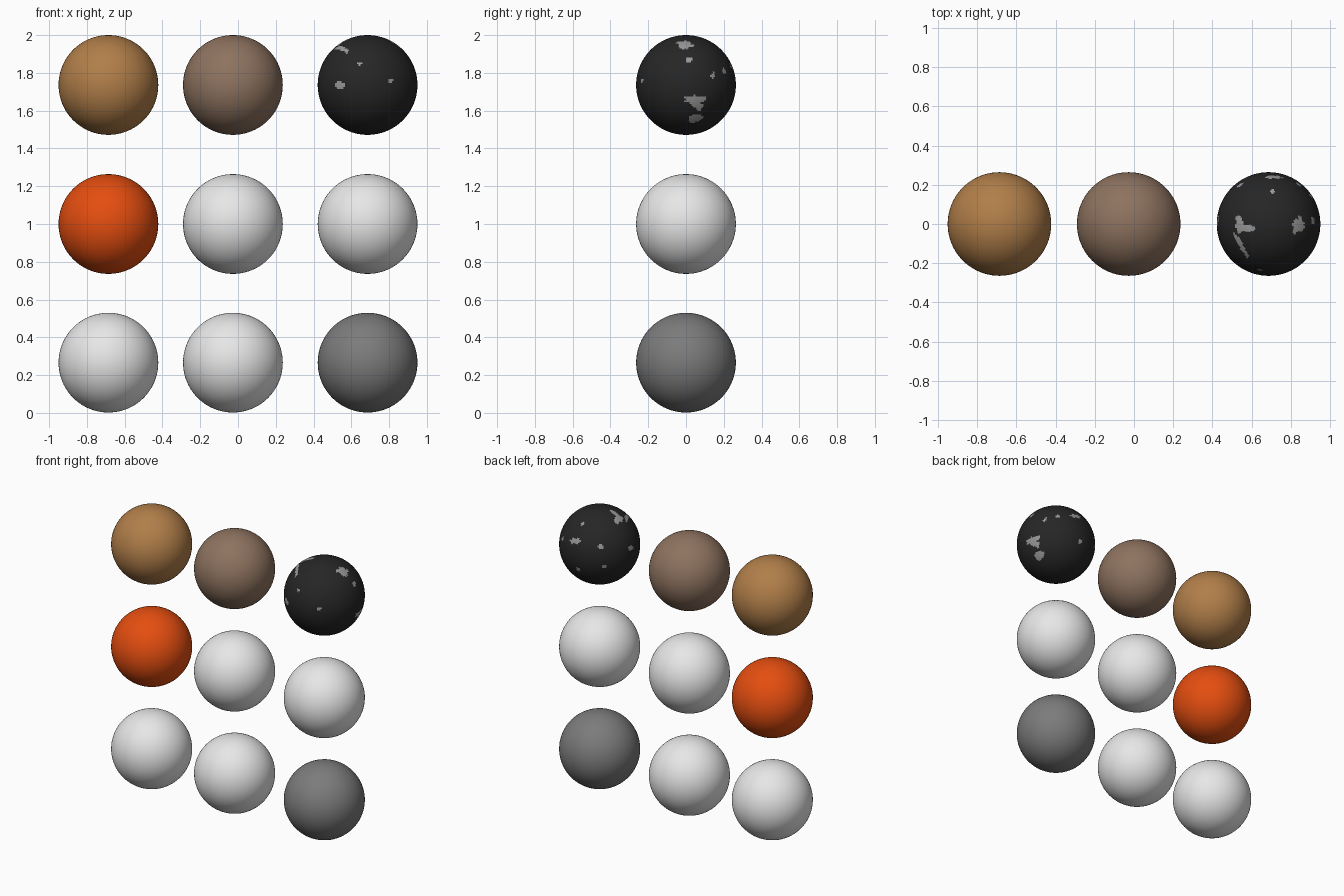
import bpy, bmesh, math
from mathutils import Vector

if "Cube" in bpy.data.objects:
    bpy.data.objects.remove(bpy.data.objects["Cube"])

R = 0.264
COLS = (-0.686, -0.027, 0.686)
ROWS = (1.736, 1.0, 0.266)


def material(name, rgb):
    m = bpy.data.materials.new(name)
    m.diffuse_color = (*rgb, 1)
    m.use_nodes = True
    m.node_tree.nodes["Principled BSDF"].inputs["Base Color"].default_value = m.diffuse_color
    return m


gold = material("golden_tan", (0.44, 0.21, 0.067))
brown = material("dull_brown", (0.27, 0.17, 0.115))
black = material("black_paint", (0.019, 0.019, 0.019))
orange = material("orange", (0.78, 0.075, 0.005))
white = material("white", (0.8, 0.8, 0.8))
grey = material("dark_grey", (0.2, 0.2, 0.2))
bare = material("bare_metal", (0.32, 0.32, 0.32))


def ball(name, x, z, mat, segs=80):
    me = bpy.data.meshes.new(name)
    bm = bmesh.new()
    bmesh.ops.create_uvsphere(bm, u_segments=segs, v_segments=segs // 2, radius=R)
    for f in bm.faces:
        f.smooth = True
    bm.to_mesh(me)
    bm.free()
    me.materials.append(mat)
    ob = bpy.data.objects.new(name, me)
    ob.location = (x, 0, z)
    bpy.context.collection.objects.link(ob)
    return ob


# Three by three wall of sample balls
grid = [
    [("gold_ball", gold), ("brown_ball", brown), ("chipped_black_ball", black)],
    [("orange_ball", orange), ("white_ball_centre", white), ("white_ball_right", white)],
    [("white_ball_low_left", white), ("white_ball_low_centre", white), ("grey_ball", grey)],
]
balls = {}
for z, row in zip(ROWS, grid):
    for x, (name, mat) in zip(COLS, row):
        balls[name] = ball(name, x, z, mat, 160 if mat is black else 80)

# Paint chips: (azimuth, elevation of the side) -> (across, up, half width, half height)
chips = {
    (0, 0): [(-.56, 0, .1, .08), (.46, .09, .04, .05), (-.16, .43, .05, .03)],
    (90, 0): [(.06, .51, .08, .06), (.54, .19, .05, .06), (.18, -.29, .22, .07),
              (.22, -.65, .12, .07)],
    (0, 90): [(-.4, -.08, .14, .07), (-.58, .1, .06, .06), (.58, -.02, .11, .13)],
    (35, 25): [(.44, .6, .17, .05), (.84, -.5, .06, .08)],
    (215, 25): [(-.6, .07, .14, .07), (.02, -.07, .06, .06), (-.42, .5, .05, .04),
                (.47, .62, .1, .08), (.67, .65, .05, .1), (.77, -.1, .07, .07),
                (.12, -.55, .07, .04)],
    (140, -30): [(-.44, -.3, .1, .1), (.05, .72, .05, .05), (.62, .08, .06, .05)],
}
me = balls["chipped_black_ball"].data
me.materials.append(bare)
for (az, el), marks in chips.items():
    a, e = math.radians(az), math.radians(el)
    out = Vector((math.sin(a) * math.cos(e), -math.cos(a) * math.cos(e), math.sin(e)))
    right = Vector((math.cos(a), math.sin(a), 0))
    up = out.cross(right)
    for f in me.polygons:
        n = f.center.normalized()
        if n.dot(out) < 0:
            continue
        u, v = n.dot(right), n.dot(up)
        # ragged outline
        wob = 1 + 0.25 * math.sin(37 * u + 23 * v) * math.sin(41 * v - 17 * u)
        if any(((u - cu) / w) ** 2 + ((v - cv) / h) ** 2 < wob for cu, cv, w, h in marks):
            f.material_index = 1
